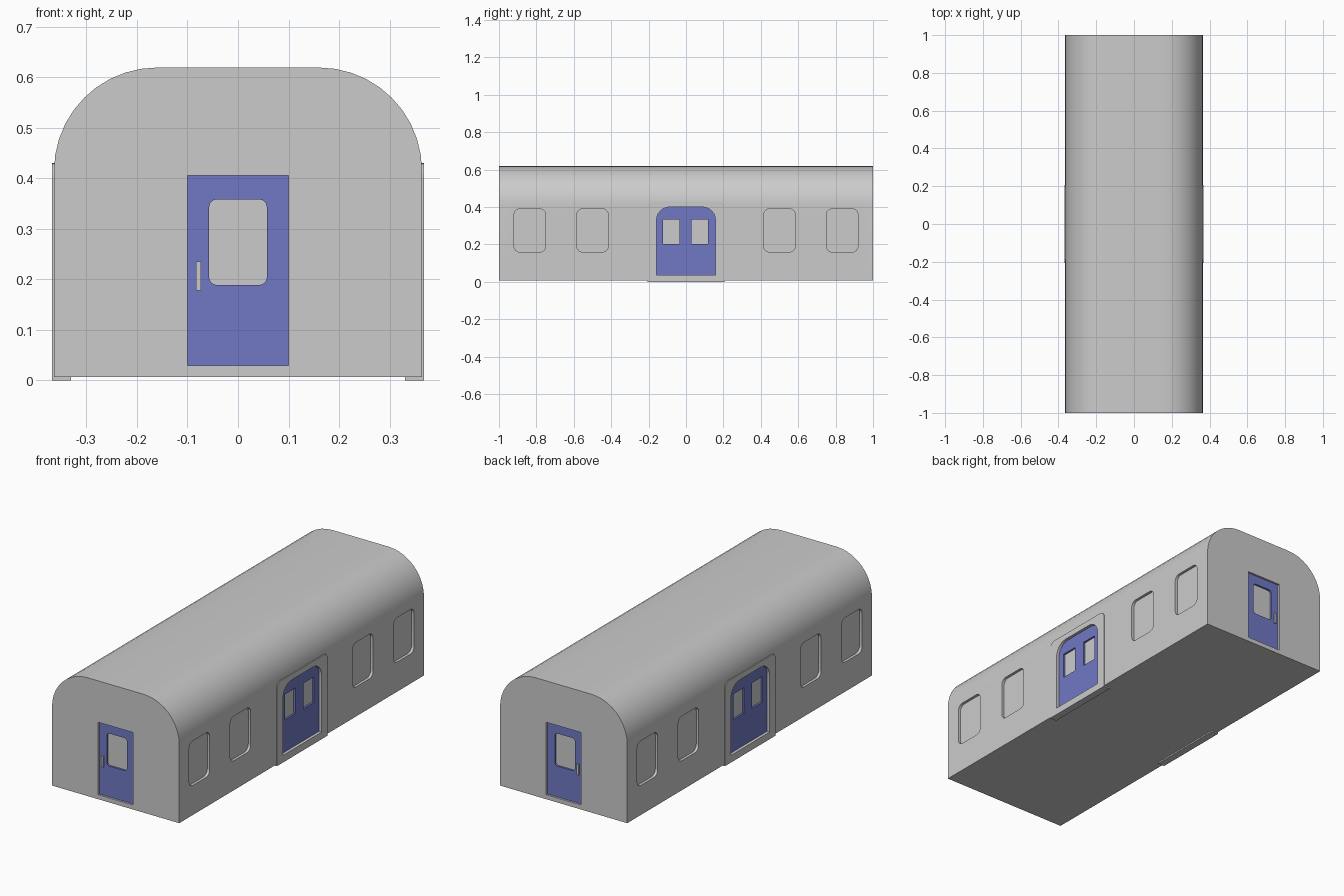
import bpy, bmesh
from math import sin, cos, pi, radians

if "Cube" in bpy.data.objects:
    bpy.data.objects.remove(bpy.data.objects["Cube"])

blue = bpy.data.materials.new("door_blue")
blue.diffuse_color = (0.16, 0.19, 0.55, 1)
blue.use_nodes = True
blue.node_tree.nodes["Principled BSDF"].inputs["Base Color"].default_value = blue.diffuse_color


def rounded(u0, u1, v0, v1, r_bottom=0, r_top=0, n=6):
    """Rectangle outline with separate bottom and top corner radii."""
    pts = []
    for cu, cv, su, sv, a in ((u0, v0, 1, 1, pi), (u1, v0, -1, 1, 1.5 * pi),
                              (u1, v1, -1, -1, 0), (u0, v1, 1, -1, pi / 2)):
        r = r_bottom if sv > 0 else r_top
        steps = n if r else 0
        for i in range(steps + 1):
            t = a + (i / n) * pi / 2
            pts.append((cu + su * r + r * cos(t), cv + sv * r + r * sin(t)))
    return pts


def prism(name, pts, axis, a, b, mat=None):
    """Extrude a (horizontal, z) outline from a to b along x or y."""
    bm = bmesh.new()
    place = (lambda d, u, v: (d, u, v)) if axis == "x" else (lambda d, u, v: (u, d, v))
    rings = [[bm.verts.new(place(d, u, v)) for u, v in pts] for d in (a, b)]
    for ring in rings:
        bm.faces.new(ring)
    n = len(pts)
    for i in range(n):
        j = (i + 1) % n
        bm.faces.new((rings[0][i], rings[0][j], rings[1][j], rings[1][i]))
    bmesh.ops.recalc_face_normals(bm, faces=bm.faces)
    mesh = bpy.data.meshes.new(name)
    bm.to_mesh(mesh)
    bm.free()
    ob = bpy.data.objects.new(name, mesh)
    bpy.context.collection.objects.link(ob)
    if mat:
        mesh.materials.append(mat)
    return ob


def activate(ob):
    bpy.ops.object.select_all(action="DESELECT")
    ob.select_set(True)
    bpy.context.view_layer.objects.active = ob


def cut(ob, outlines, axis, a, b):
    """Cut each outline out of the object."""
    for pts in outlines:
        cutter = prism("cutter", pts, axis, a, b)
        cutter.hide_render = True
        mod = ob.modifiers.new("cut", "BOOLEAN")
        mod.operation = "DIFFERENCE"
        mod.solver = "EXACT"
        mod.object = cutter
        activate(ob)
        bpy.ops.object.modifier_apply(modifier=mod.name)
        bpy.data.objects.remove(cutter, do_unlink=True)


# Carriage body with rounded roof shoulders
W, FLOOR = 0.364, 0.007
arc = [(0.16 + (W - 0.16) * cos(i * pi / 20), 0.415 + 0.204 * sin(i * pi / 20))
       for i in range(11)]
profile = [(W, FLOOR)] + arc + [(-x, z) for x, z in reversed(arc)] + [(-W, FLOOR)]
body = prism("carriage_body", profile, "y", -1, 1)

# Shared outlines
windows = [rounded(y - 0.084, y + 0.084, 0.16, 0.39, 0.03, 0.03)
           for y in (-0.835, -0.5, 0.5, 0.835)]
side_opening = rounded(-0.158, 0.158, 0.037, 0.4, 0, 0.07)
side_panes = [rounded(-0.122, -0.035, 0.202, 0.334), rounded(0.03, 0.118, 0.202, 0.334)]
end_opening = rounded(-0.1, 0.1, 0.03, 0.405)
end_pane = rounded(-0.057, 0.057, 0.189, 0.358, 0.015, 0.015)

# Left and right sides: window recesses, door frame, double door
for s, side in ((1, "right"), (-1, "left")):
    cut(body, windows, "x", s * 0.35, s * 0.4)
    cut(body, [side_opening], "x", s * 0.343, s * 0.4)
    frame = prism(side + "_door_frame", rounded(-0.207, 0.207, 0, 0.43, 0, 0.03),
                  "x", s * 0.33, s * 0.368)
    cut(frame, [side_opening], "x", s * 0.3, s * 0.4)
    door = prism(side + "_side_door", side_opening, "x", s * 0.34, s * 0.353, blue)
    cut(door, side_panes, "x", s * 0.3, s * 0.4)

# Front and back ends: recessed door with window and handle
for s, end in ((-1, "front"), (1, "back")):
    cut(body, [end_opening], "y", s * 0.98, s * 1.05)
    door = prism(end + "_end_door", end_opening, "y", s * 0.975, s * 0.99, blue)
    cut(door, [end_pane], "y", s * 0.9, s * 1.05)
    prism(end + "_door_handle", rounded(-0.083, -0.073, 0.178, 0.235),
          "y", s * 0.985, s * 0.999)

# Smooth roof, crisp edges
activate(body)
bpy.ops.object.shade_smooth_by_angle(angle=radians(25))
